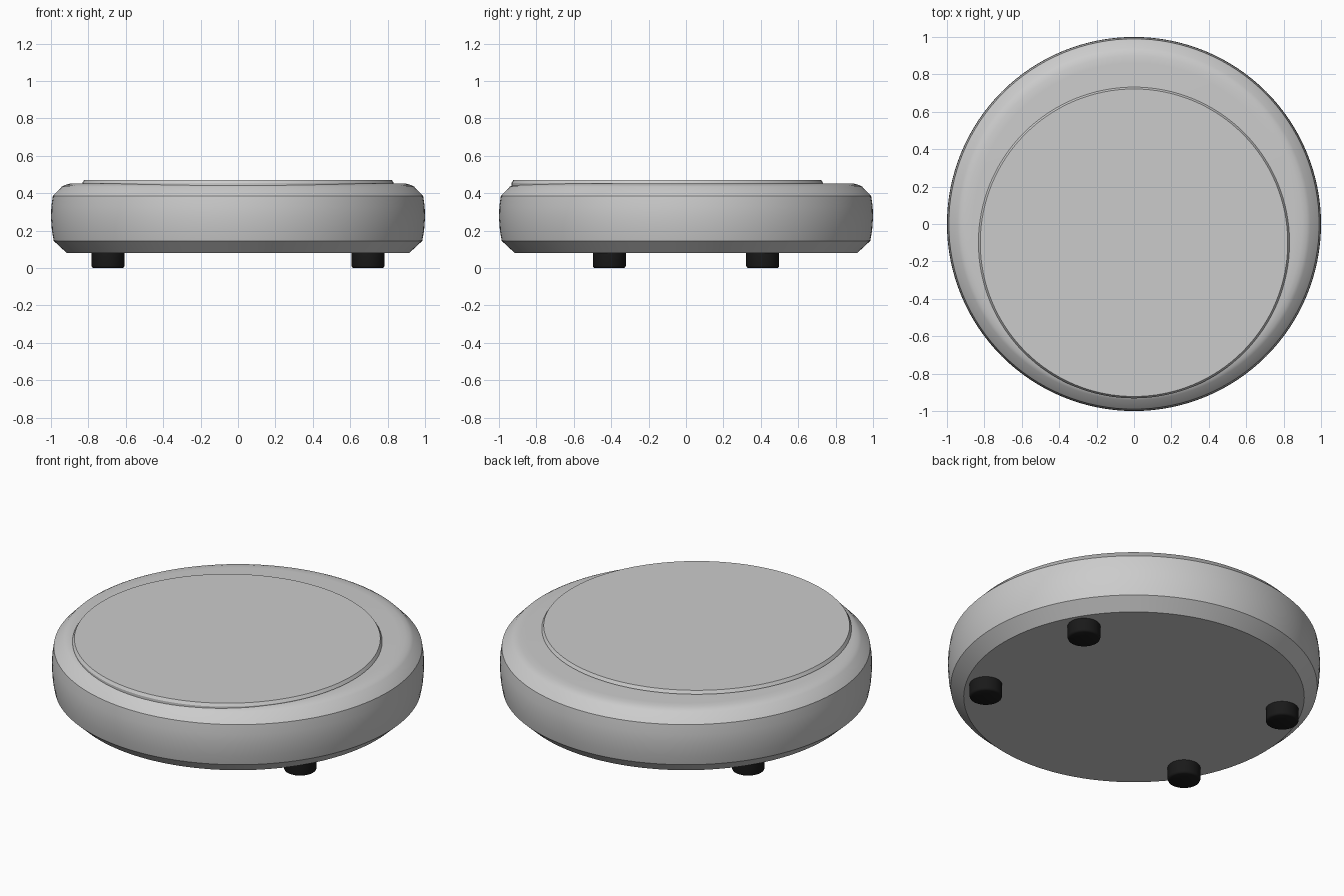
import bpy
import math

if "Cube" in bpy.data.objects:
    bpy.data.objects.remove(bpy.data.objects["Cube"], do_unlink=True)


def material(name, rgb):
    mat = bpy.data.materials.new(name)
    mat.use_nodes = True
    mat.diffuse_color = (*rgb, 1)
    mat.node_tree.nodes["Principled BSDF"].inputs["Base Color"].default_value = (*rgb, 1)
    return mat


def lathe(name, profile, mat, location=(0, 0, 0), sides=128, sharp=25):
    """Turn a list of (radius, height) points into a capped round solid."""
    verts, faces = [], []
    for r, z in profile:
        for i in range(sides):
            a = math.tau * i / sides
            verts.append((r * math.cos(a), r * math.sin(a), z))
    for k in range(len(profile) - 1):
        for i in range(sides):
            j = (i + 1) % sides
            a, b = k * sides, (k + 1) * sides
            faces.append((a + i, a + j, b + j, b + i))
    faces.append(tuple(reversed(range(sides))))
    faces.append(tuple(range((len(profile) - 1) * sides, len(profile) * sides)))
    mesh = bpy.data.meshes.new(name)
    mesh.from_pydata(verts, [], faces)
    mesh.materials.append(mat)
    obj = bpy.data.objects.new(name, mesh)
    bpy.context.collection.objects.link(obj)
    obj.location = location
    bpy.ops.object.select_all(action="DESELECT")
    obj.select_set(True)
    bpy.context.view_layer.objects.active = obj
    bpy.ops.object.shade_smooth_by_angle(angle=math.radians(sharp))
    return obj


grey = material("light grey", (0.6, 0.6, 0.6))
black = material("black rubber", (0.01, 0.01, 0.01))

# Round body: chamfered base, gently bulging wall, rounded shoulder
lathe("body", [(0.915, 0.08), (0.985, 0.145), (0.995, 0.2), (1.0, 0.27), (0.998, 0.33),
               (0.99, 0.385), (0.942, 0.435), (0.925, 0.444), (0.9, 0.451), (0.86, 0.453)], grey)

# Raised disc set towards the front
lathe("top_disc", [(0.832, 0.42), (0.832, 0.456), (0.822, 0.472)], grey, (0, -0.1, 0))

# Four rubber feet
for side, x in (("left", 0.695), ("right", -0.695)):
    for end, y in (("front", -0.41), ("back", 0.41)):
        lathe(f"{end}_{side}_foot", [(0.078, 0), (0.085, 0.004), (0.088, 0.012), (0.088, 0.09)],
              black, (x, y, 0), sides=48, sharp=40)
